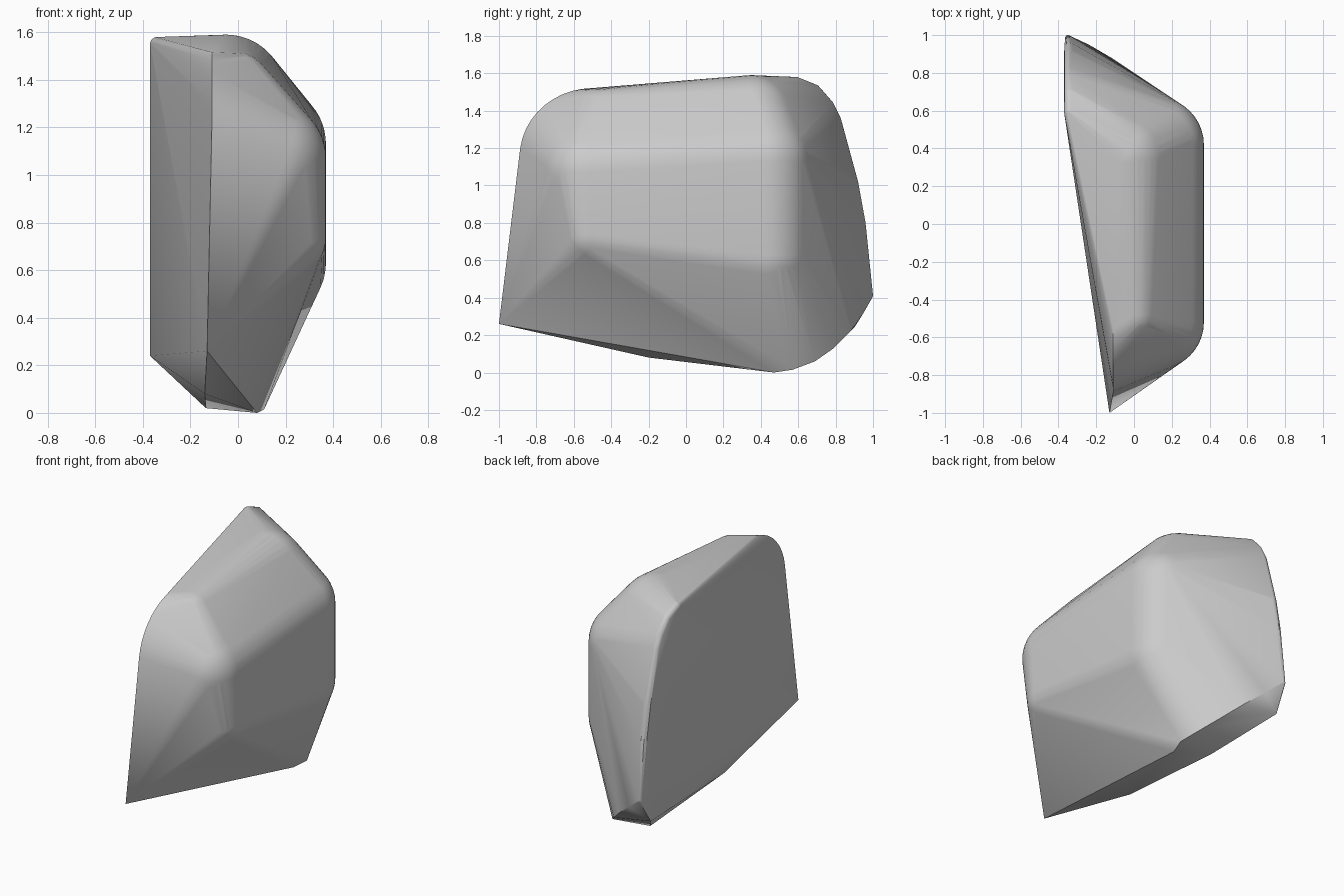
import bpy, bmesh, math
from mathutils import Vector, Matrix

cube = bpy.data.objects.get("Cube")
if cube:
    bpy.data.objects.remove(cube, do_unlink=True)

mat = bpy.data.materials.new("plain_grey")
mat.use_nodes = True
grey = (0.6, 0.6, 0.6, 1)
mat.diffuse_color = grey
mat.node_tree.nodes["Principled BSDF"].inputs["Base Color"].default_value = grey

bm = bmesh.new()


def ball(center, radius, detail=3):
    bmesh.ops.create_icosphere(bm, subdivisions=detail, radius=radius,
                               matrix=Matrix.Translation(center))


def arc(x, y, z, ry, rz, start, end, steps=10):
    for i in range(steps + 1):
        a = math.radians(start + (end - start) * i / steps)
        bm.verts.new((x, y + ry * math.cos(a), z + rz * math.sin(a)))


# Rounded corners of the bulging side
ball((0.12, -0.52, 1.07), 0.25, 4)
ball((0.12, 0.42, 1.13), 0.25, 4)
ball((0.12, 0.42, 0.63), 0.25, 4)
ball((0.19, -0.50, 0.74), 0.18, 4)

# Rounded shoulders along the top
ball((0.0, -0.48, 1.39), 0.125)
ball((-0.05, 0.35, 1.34), 0.25, 4)

# Front edge: pointed toe, then a rounded upper corner
bm.verts.new((-0.13, -1.0, 0.26))
arc(-0.11, -0.50, 1.15, 0.39, 0.37, 172, 90)

# Back rim of the flat side
ball((-0.34, 0.59, 1.55), 0.03)
for y, z in ((0.69, 1.51), (0.76, 1.43), (0.80, 1.35), (0.89, 1.02), (0.93, 0.80)):
    ball((-0.34, y, z), 0.03, 2)
ball((-0.35, 0.985, 0.41), 0.015, 2)

# Underside and the curved heel edge
for p in ((-0.37, 0.90, 0.24), (-0.14, -0.20, 0.08), (-0.135, 0.57, 0.02),
          (0.08, 0.47, 0.0), (0.11, 0.57, 0.015), (0.06, 0.69, 0.06),
          (-0.02, 0.79, 0.13), (-0.12, 0.88, 0.22), (-0.24, 0.95, 0.32)):
    bm.verts.new(p)

# Wrap one skin over all the guides
hull = bmesh.ops.convex_hull(bm, input=bm.verts[:])
loose = {g for g in hull["geom_interior"] + hull["geom_unused"]
         if isinstance(g, bmesh.types.BMVert)}
bmesh.ops.delete(bm, geom=list(loose), context="VERTS")
skin = {g for g in hull["geom"] if isinstance(g, bmesh.types.BMFace) and g.is_valid}
extra = [f for f in bm.faces if f not in skin]
bmesh.ops.delete(bm, geom=extra, context="FACES")
bmesh.ops.delete(bm, geom=[v for v in bm.verts if not v.link_faces], context="VERTS")
bmesh.ops.recalc_face_normals(bm, faces=bm.faces[:])

mesh = bpy.data.meshes.new("rounded_shell")
bm.to_mesh(mesh)
bm.free()
mesh.materials.append(mat)
shell = bpy.data.objects.new("rounded_shell", mesh)
bpy.context.collection.objects.link(shell)

# Smooth fillets, crisp creases
bpy.ops.object.select_all(action="DESELECT")
shell.select_set(True)
bpy.context.view_layer.objects.active = shell
bpy.ops.object.shade_smooth_by_angle(angle=math.radians(30))
